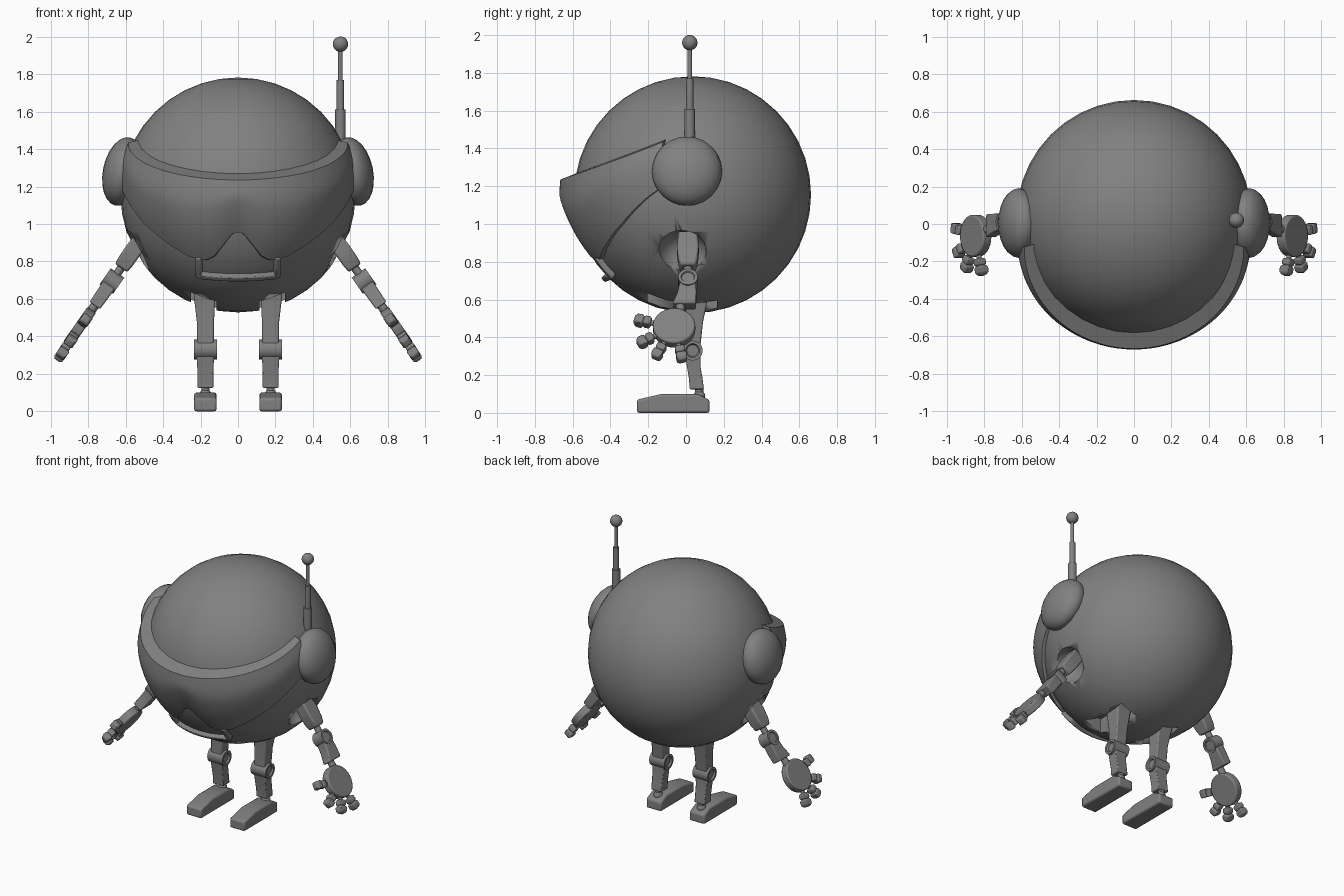
import bpy, bmesh
from math import sin, cos, pi, radians, sqrt
from mathutils import Matrix, Vector

if "Cube" in bpy.data.objects:
    bpy.data.objects.remove(bpy.data.objects["Cube"])

grey = bpy.data.materials.new("plain_grey")
grey.use_nodes = True
grey.diffuse_color = (0.22, 0.22, 0.22, 1)
grey.node_tree.nodes["Principled BSDF"].inputs["Base Color"].default_value = grey.diffuse_color

CENTRE, R = Vector((0, 0.035, 1.155)), 0.627


def finish(name, bm, mirror=False, bevel=0.0, smooth=35):
    bmesh.ops.recalc_face_normals(bm, faces=bm.faces)
    mesh = bpy.data.meshes.new(name)
    bm.to_mesh(mesh)
    bm.free()
    mesh.materials.append(grey)
    ob = bpy.data.objects.new(name, mesh)
    bpy.context.collection.objects.link(ob)
    if bevel:
        b = ob.modifiers.new("soft_edges", 'BEVEL')
        b.width, b.segments, b.angle_limit = bevel, 2, radians(35)
    if mirror:
        ob.modifiers.new("other_side", 'MIRROR')
    bpy.ops.object.select_all(action='DESELECT')
    ob.select_set(True)
    bpy.context.view_layer.objects.active = ob
    bpy.ops.object.shade_smooth_by_angle(angle=radians(smooth))
    return ob


def ball(bm, loc, size, rot=0, seg=20):
    m = Matrix.Translation(loc) @ Matrix.Rotation(rot, 4, 'Y') @ Matrix.Diagonal((*size, 1))
    bmesh.ops.create_uvsphere(bm, u_segments=seg, v_segments=seg // 2, radius=1, matrix=m)


def rod(bm, loc, r, depth, axis='Z', seg=16, dish=False):
    # Cylinder, optionally with a recessed ring in both caps
    m = Matrix.Translation(loc)
    if axis == 'X':
        m = m @ Matrix.Rotation(pi / 2, 4, 'Y')
    before = set(bm.faces)
    bmesh.ops.create_cone(bm, cap_ends=True, segments=seg, radius1=r, radius2=r, depth=depth, matrix=m)
    if dish:
        caps = [f for f in bm.faces if f not in before and len(f.verts) == seg]
        bmesh.ops.inset_individual(bm, faces=caps, thickness=r * 0.3)
        bmesh.ops.inset_individual(bm, faces=caps, thickness=r * 0.12, depth=-0.012)


def loft(bm, sections):
    # Box-like limb through sections of (x, y, z, half width, half depth)
    rings = [[bm.verts.new((x + sx * hx, y + sy * hy, z))
              for sx, sy in ((-1, -1), (1, -1), (1, 1), (-1, 1))]
             for x, y, z, hx, hy in sections]
    for a, b in zip(rings, rings[1:]):
        for i in range(4):
            bm.faces.new((a[i], a[(i + 1) % 4], b[(i + 1) % 4], b[i]))
    bm.faces.new(rings[0])
    bm.faces.new(rings[-1])


# Round body with arm sockets and leg openings
bm = bmesh.new()
ball(bm, CENTRE, (R, R, R), seg=40)
body = finish("body", bm)
bm = bmesh.new()
for s in (-1, 1):
    ball(bm, (s * 0.56, -0.02, 0.85), (0.13, 0.13, 0.12), seg=24)
    loft(bm, [(s * 0.182, -0.02, z, 0.068, 0.185) for z in (0.4, 0.69)])
cutter = finish("socket_cutter", bm)
cutter.hide_render = True
cutter.hide_viewport = True
cutter.display_type = 'WIRE'
cut = body.modifiers.new("sockets", 'BOOLEAN')
cut.operation, cut.object, cut.solver = 'DIFFERENCE', cutter, 'EXACT'
body.modifiers.move(len(body.modifiers) - 1, 0)

# Wraparound visor with a nose notch
LOWER = [(0, 0.96), (3, 0.945), (8, 0.885), (13, 0.83), (18, 0.808), (22, 0.808), (29, 0.83),
         (40, 0.9), (53, 1.0), (68, 1.14), (76, 1.2)]
END, COLS, ROWS = 75, 75, 10


def lower_edge(deg):
    for (a, za), (b, zb) in zip(LOWER, LOWER[1:]):
        if deg <= b:
            return za + (zb - za) * (deg - a) / (b - a)
    return LOWER[-1][1]


def shell_point(deg, z, r):
    h = sqrt(max(r * r - (z - CENTRE.z) ** 2, 0))
    return (h * sin(radians(deg)), CENTRE.y - h * cos(radians(deg)), z)


bm = bmesh.new()
grid = []
for i in range(COLS + 3):
    deg = END * (2 * min(max(i - 1, 0), COLS) / COLS - 1)
    c = cos(radians(deg))
    low, top = lower_edge(abs(deg)), 1.235 + 0.27 * (1 - c)
    rim = i in (0, COLS + 2)
    col = [shell_point(deg, low, 0.6)]
    for j in range(ROWS + 1):
        t = j / ROWS
        bulge = 0.645 + (0.01 + 0.05 * c) * min(1, 1.5 * t)
        col.append(shell_point(deg, low + (top - low) * t, 0.6 if rim else bulge))
    col.append(shell_point(deg, top + 0.035 * c + 0.01, 0.6))
    grid.append([bm.verts.new(p) for p in col])
for a, b in zip(grid, grid[1:]):
    for j in range(len(a) - 1):
        bm.faces.new((a[j], b[j], b[j + 1], a[j + 1]))
bmesh.ops.remove_doubles(bm, verts=bm.verts, dist=0.0005)
finish("visor", bm, smooth=40)

# Mouth frame, a raised U hugging the body
bm = bmesh.new()
path = [(-0.205, 0.83), (-0.205, 0.78), (-0.205, 0.735)]
path += [(x / 20, 0.722 + 0.3 * (x / 20) ** 2) for x in range(-4, 5)]
path += [(-x, z) for x, z in reversed(path[:3])]
rings = []
for k, (x, z) in enumerate(path):
    p = Vector((x, CENTRE.y - sqrt(R * R - x * x - (z - CENTRE.z) ** 2), z))
    n = (p - CENTRE).normalized()
    a, b = path[max(k - 1, 0)], path[min(k + 1, len(path) - 1)]
    side = n.cross(Vector((b[0] - a[0], 0, b[1] - a[1]))).normalized() * 0.016
    rings.append([bm.verts.new(p + side * s + n * d)
                  for s, d in ((-1, -0.03), (1, -0.03), (1, 0.028), (-1, 0.028))])
for a, b in zip(rings, rings[1:]):
    for i in range(4):
        bm.faces.new((a[i], a[(i + 1) % 4], b[(i + 1) % 4], b[i]))
bm.faces.new(rings[0])
bm.faces.new(rings[-1])
finish("mouth_frame", bm, bevel=0.006)

# Ear domes
bm = bmesh.new()
ball(bm, (0.615, 0.005, 1.28), (0.106, 0.186, 0.186), rot=radians(-12), seg=24)
finish("ear_domes", bm, mirror=True)

# Telescopic antenna on the left ear
bm = bmesh.new()
for r, low, high in ((0.028, 1.38, 1.61), (0.02, 1.61, 1.77), (0.012, 1.77, 1.93)):
    rod(bm, (0.547, 0.02, (low + high) / 2), r, high - low)
ball(bm, (0.547, 0.02, 1.96), (0.041, 0.041, 0.041))
finish("antenna", bm)

# Legs
LEG = 0.174
bm = bmesh.new()
loft(bm, [(LEG + 0.006, 0.06, 0.71, 0.06, 0.075), (LEG + 0.004, 0.055, 0.6, 0.056, 0.06),
          (LEG, 0.045, 0.48, 0.046, 0.045), (LEG, 0.035, 0.34, 0.044, 0.04)])
finish("thighs", bm, mirror=True, bevel=0.008)
bm = bmesh.new()
rod(bm, (LEG, 0.035, 0.33), 0.053, 0.122, 'X', 20, True)
finish("knees", bm, mirror=True)
bm = bmesh.new()
loft(bm, [(LEG, 0.035, 0.33, 0.05, 0.04), (LEG, 0.04, 0.25, 0.044, 0.036),
          (LEG, 0.052, 0.18, 0.042, 0.036), (LEG, 0.057, 0.125, 0.042, 0.038)])
finish("shins", bm, mirror=True, bevel=0.006)
bm = bmesh.new()
rod(bm, (LEG, 0.07, 0.1), 0.022, 0.07)
ball(bm, (LEG, 0.07, 0.088), (0.032, 0.032, 0.032), seg=16)
finish("ankles", bm, mirror=True)

# Feet, a side profile pushed across
bm = bmesh.new()
outline = [(-0.26, 0), (0.125, 0), (0.125, 0.068), (0.06, 0.1), (-0.13, 0.1), (-0.26, 0.07)]
sole = bm.faces.new([bm.verts.new((LEG - 0.06, y, z)) for y, z in outline])
move = bmesh.ops.extrude_face_region(bm, geom=[sole])
bmesh.ops.translate(bm, vec=(0.12, 0, 0), verts=[v for v in move["geom"] if isinstance(v, bmesh.types.BMVert)])
finish("feet", bm, mirror=True, bevel=0.012)

# Arms, made hanging straight from the palm upward, then swung outward
ARM = Matrix.Translation((0.845, 0, 0.45)) @ Matrix.Rotation(radians(-35), 4, 'Y')


def arm_part(name, bm, bevel=0.0):
    bmesh.ops.transform(bm, matrix=ARM, verts=bm.verts)
    finish(name, bm, mirror=True, bevel=bevel)


bm = bmesh.new()
loft(bm, [(0, 0.01, 0.6, 0.04, 0.05), (0, 0.01, 0.5, 0.045, 0.058),
          (0, 0.01, 0.43, 0.044, 0.052), (0, 0.01, 0.385, 0.04, 0.04)])
arm_part("upper_arms", bm, 0.01)
bm = bmesh.new()
rod(bm, (0, 0.01, 0.36), 0.022, 0.1)
rod(bm, (0, 0.01, 0.3), 0.052, 0.088, 'X', 20, True)
arm_part("elbows", bm)
bm = bmesh.new()
loft(bm, [(0, 0.01, 0.34, 0.036, 0.038), (0, 0.01, 0.28, 0.038, 0.042),
          (0, 0.005, 0.21, 0.036, 0.05), (0, -0.01, 0.14, 0.034, 0.062)])
arm_part("forearms", bm, 0.008)
bm = bmesh.new()
rod(bm, (0, -0.03, 0.11), 0.024, 0.1)
rod(bm, (0, -0.063, 0), 0.112, 0.056, 'X', 28)
arm_part("palms", bm, 0.008)

# Fingers fan out around the palm rim, each with a knuckle and two segments
bm = bmesh.new()
for angle in (-15, 28, 62, 102):
    new = bmesh.new()
    rod(new, (0, 0, 0.115), 0.015, 0.05, seg=10)
    loft(new, [(0, 0, z, h, h) for z, h in ((0.125, 0.018), (0.135, 0.025), (0.16, 0.025), (0.168, 0.018))])
    loft(new, [(-0.004, 0, z, h, h) for z, h in ((0.165, 0.02), (0.175, 0.028), (0.205, 0.027), (0.218, 0.017))])
    turn = Matrix.Translation((0, -0.063, 0)) @ Matrix.Rotation(radians(90 + angle), 4, 'X')
    bmesh.ops.transform(new, matrix=turn, verts=new.verts)
    part = bpy.data.meshes.new("finger_part")
    new.to_mesh(part)
    new.free()
    bm.from_mesh(part)
    bpy.data.meshes.remove(part)
arm_part("fingers", bm, 0.006)
